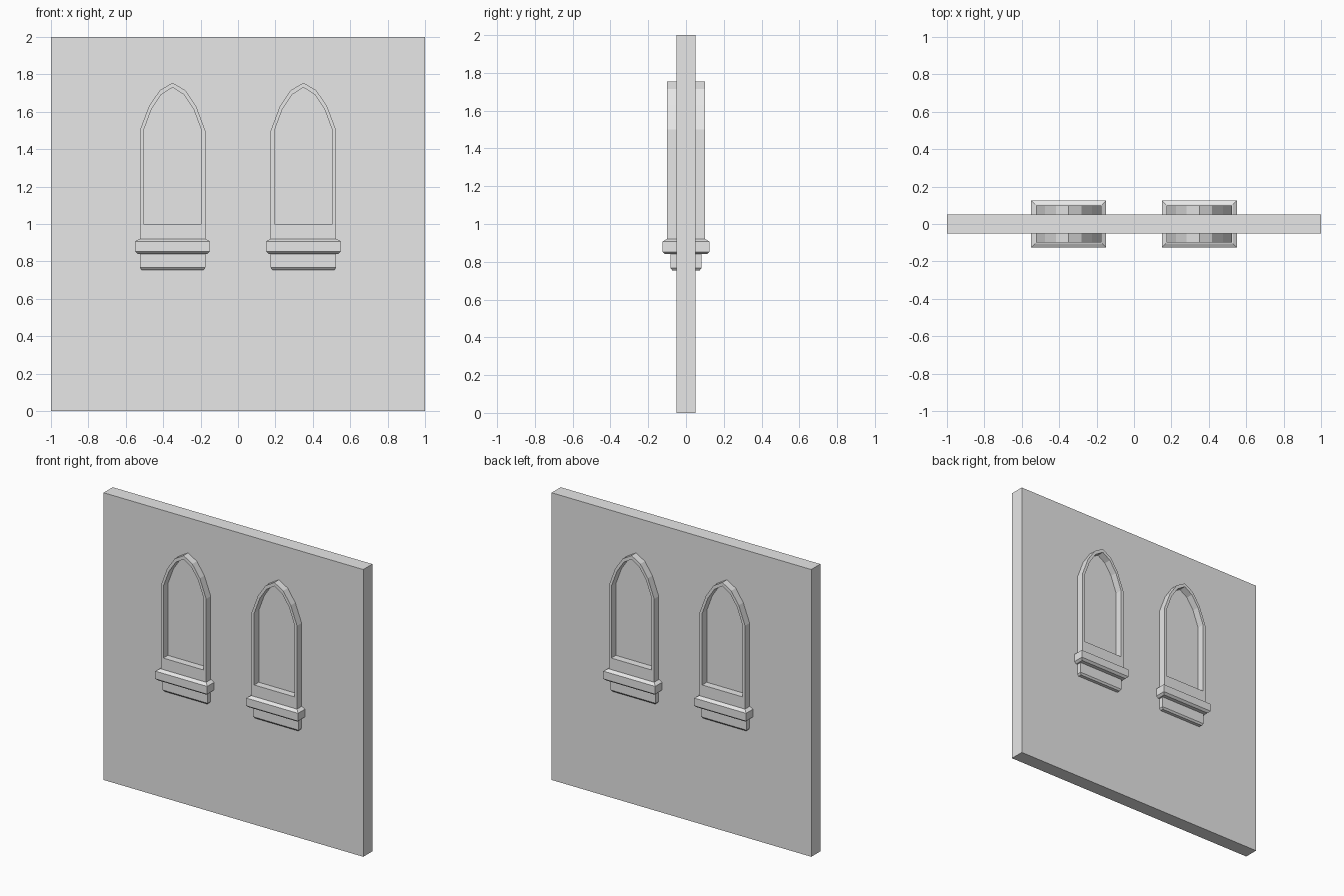
import bpy, bmesh

cube = bpy.data.objects.get("Cube")
if cube:
    bpy.data.objects.remove(cube, do_unlink=True)

stone = bpy.data.materials.new("grey_stone")
stone.use_nodes = True
GREY = (0.8, 0.8, 0.8, 1)
stone.diffuse_color = GREY
stone.node_tree.nodes["Principled BSDF"].inputs["Base Color"].default_value = GREY


def finish(name, bm, x=0):
    bmesh.ops.recalc_face_normals(bm, faces=bm.faces)
    mesh = bpy.data.meshes.new(name)
    bm.to_mesh(mesh)
    bm.free()
    mesh.materials.append(stone)
    obj = bpy.data.objects.new(name, mesh)
    obj.location.x = x
    bpy.context.collection.objects.link(obj)


def stacked_block(name, layers, x=0):
    """Block lofted through rectangles given as (half width, half depth, height)."""
    bm = bmesh.new()
    rings = [[bm.verts.new((sx * w, sy * d, z))
              for sx, sy in ((-1, -1), (1, -1), (1, 1), (-1, 1))]
             for w, d, z in layers]
    for a, b in zip(rings, rings[1:]):
        for i in range(4):
            j = (i + 1) % 4
            bm.faces.new((a[i], a[j], b[j], b[i]))
    bm.faces.new(rings[0])
    bm.faces.new(rings[-1])
    finish(name, bm, x)


def arch_outline(half):
    """Mirror the right half of a pointed arch into a closed outline."""
    return half + [(-px, pz) for px, pz in reversed(half) if px > 0]


def arch_frame(name, outer, inner, depth, x):
    bm = bmesh.new()
    loops = [[bm.verts.new((px, y, pz)) for px, pz in outline]
             for outline, y in ((outer, -depth), (outer, depth),
                                (inner, depth), (inner, -depth))]
    n = len(outer)
    for k in range(4):
        a, b = loops[k], loops[(k + 1) % 4]
        for i in range(n):
            j = (i + 1) % n
            bm.faces.new((a[i], a[j], b[j], b[i]))
    finish(name, bm, x)


# Wall slab
stacked_block("wall", [(1, 0.05, 0), (1, 0.05, 2)])

# Window surrounds, standing out on both faces of the wall
OUTER = arch_outline([(0.175, 0.91), (0.175, 1.5), (0.126, 1.63), (0.068, 1.715), (0, 1.755)])
INNER = arch_outline([(0.155, 1.0), (0.155, 1.5), (0.112, 1.615), (0.06, 1.692), (0, 1.73)])

for side, x in (("left", 0.35), ("right", -0.35)):
    arch_frame(side + "_window_frame", OUTER, INNER, 0.1, x)
    # Sill with chamfered top and bottom
    stacked_block(side + "_window_sill",
                  [(0.185, 0.11, 0.84), (0.2, 0.125, 0.853),
                   (0.2, 0.125, 0.907), (0.178, 0.103, 0.92)], x)
    # Apron below the sill
    stacked_block(side + "_window_apron",
                  [(0.165, 0.073, 0.755), (0.175, 0.083, 0.767),
                   (0.175, 0.083, 0.845)], x)
